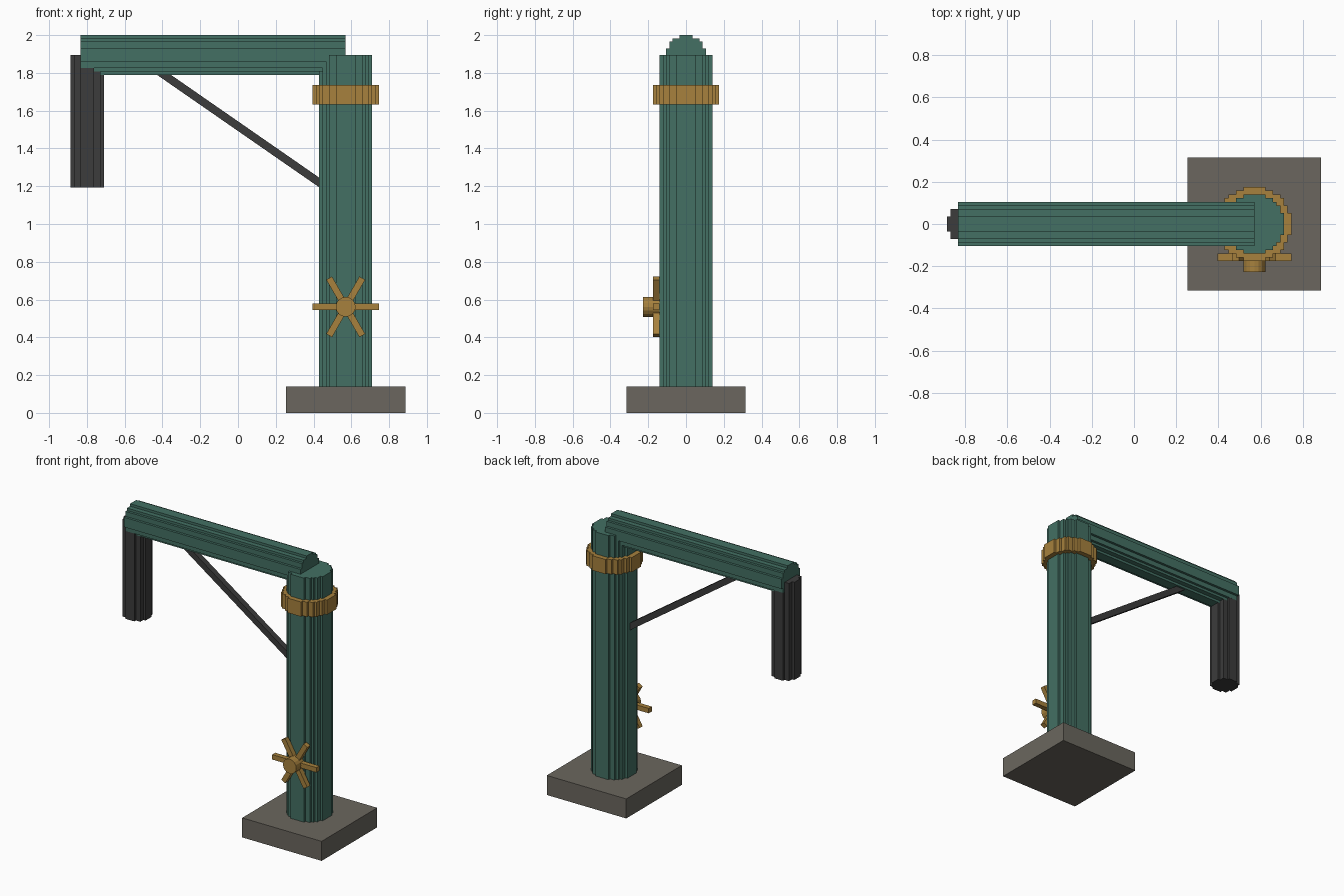
import bpy, bmesh, math
from mathutils import Matrix, Vector

cube = bpy.data.objects.get("Cube")
if cube:
    bpy.data.objects.remove(cube, do_unlink=True)

U = 2 / 114          # one grid step of the blocky style
POST_X = 32.5        # column centre, in steps


def make_material(name, rgb):
    mat = bpy.data.materials.new(name)
    mat.use_nodes = True
    mat.diffuse_color = (*rgb, 1)
    mat.node_tree.nodes["Principled BSDF"].inputs["Base Color"].default_value = (*rgb, 1)
    return mat


green = make_material("green paint", (0.056, 0.160, 0.125))
brass = make_material("brass", (0.385, 0.220, 0.047))
iron = make_material("dark iron", (0.045, 0.045, 0.045))
stone = make_material("stone", (0.145, 0.134, 0.112))


def finish(name, bm, mat):
    """Scale from steps to units and link the object."""
    bmesh.ops.recalc_face_normals(bm, faces=bm.faces)
    bmesh.ops.scale(bm, vec=(U, U, U), verts=bm.verts)
    mesh = bpy.data.meshes.new(name)
    bm.to_mesh(mesh)
    bm.free()
    mesh.materials.append(mat)
    obj = bpy.data.objects.new(name, mesh)
    bpy.context.collection.objects.link(obj)
    return obj


def stepped_circle(r):
    """Outline of a disc made of square cells."""
    right = []
    for row in range(-r, r):
        reach = math.sqrt(r * r - (row + 0.5) ** 2)
        half = math.floor(reach + 0.5)
        if right and right[-1][0] == half:
            right[-1] = (half, row + 1)
        else:
            right += [(half, row), (half, row + 1)]
    return right + [(-x, y) for x, y in reversed(right)]


def stepped_rod(name, r, length, matrix, mat, shrink=1.0):
    """Blocky round rod extruded along local z."""
    bm = bmesh.new()
    ring = [bm.verts.new((x * shrink, y * shrink, 0)) for x, y in stepped_circle(r)]
    cap = bm.faces.new(ring)
    grown = bmesh.ops.extrude_face_region(bm, geom=[cap], use_keep_orig=True)
    top = [v for v in grown["geom"] if isinstance(v, bmesh.types.BMVert)]
    bmesh.ops.translate(bm, vec=(0, 0, length), verts=top)
    bmesh.ops.transform(bm, matrix=matrix, verts=bm.verts)
    return finish(name, bm, mat)


def box(name, size, matrix, mat):
    bm = bmesh.new()
    bmesh.ops.create_cube(bm, size=1, matrix=matrix @ Matrix.Diagonal((*size, 1)))
    return finish(name, bm, mat)


def at(x, y, z):
    return Matrix.Translation((x, y, z))


# Stone base and column with its collar
box("base", (36, 36, 8), at(POST_X, 0, 4), stone)
stepped_rod("column", 8, 100, at(POST_X, 0, 8), green)
stepped_rod("collar", 10, 6, at(POST_X, 0, 93), brass)

# Horizontal arm and hanging spout
along_x = Matrix.Rotation(math.pi / 2, 4, "Y")
stepped_rod("arm", 6, 80, at(-47.5, 0, 108) @ along_x, green)
stepped_rod("spout", 5, 40, at(-45.5, 0, 68), iron, shrink=0.998)

# Diagonal brace between column and arm
low, high = Vector((26, 0, 68.5)), Vector((-24.5, 0, 103.5))
span = high - low
middle = (low + high) / 2
tilt = span.to_track_quat("X", "Z").to_matrix().to_4x4()
box("brace", (span.length, 2.4, 2.4), Matrix.Translation(middle) @ tilt, iron)

# Valve wheel: three crossing bars and a round hub
for i in range(3):
    spin = Matrix.Rotation(i * math.pi / 3, 4, "Y")
    box(f"wheel_bar_{i + 1}", (20, 2, 2), at(POST_X, -9, 32) @ spin, brass)
hub = bmesh.new()
bmesh.ops.create_cone(hub, cap_ends=True, segments=16, radius1=3, radius2=3, depth=6,
                      matrix=at(POST_X, -10, 32) @ Matrix.Rotation(math.pi / 2, 4, "X"))
finish("wheel_hub", hub, brass)
